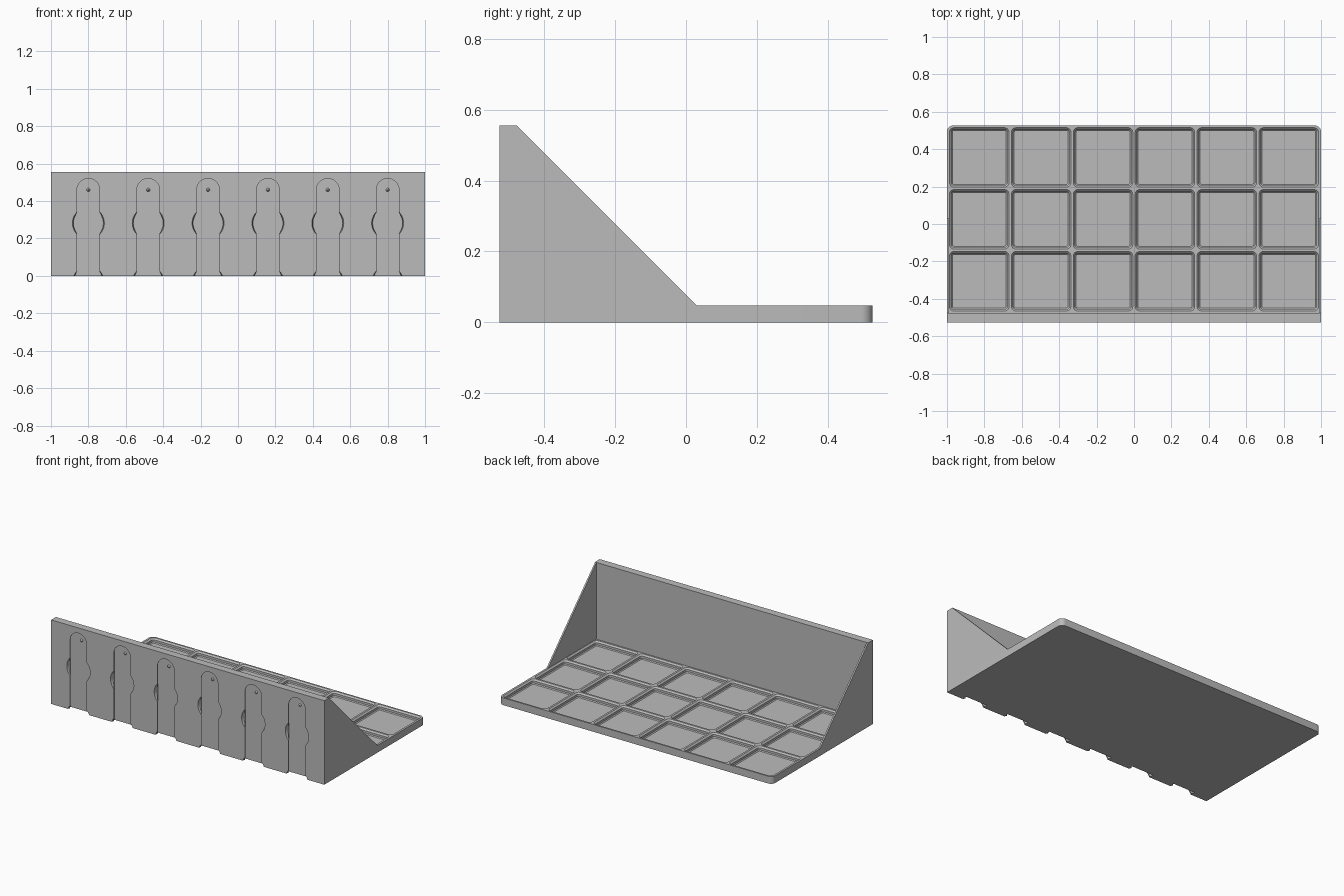
import bpy, bmesh
from math import sin, cos, pi, radians

cube = bpy.data.objects.get("Cube")
if cube:
    bpy.data.objects.remove(cube, do_unlink=True)

grey = bpy.data.materials.new("plain grey")
grey.use_nodes = True
grey.diffuse_color = (0.5, 0.5, 0.5, 1)
grey.node_tree.nodes["Principled BSDF"].inputs["Base Color"].default_value = (0.5, 0.5, 0.5, 1)

FRONT, WALL, BACK = -0.526, -0.476, 0.526   # y of wall front, wall rear, tray end
TOP, DECK = 0.556, 0.048                    # z of wall top, tray top
PITCH = 0.331
SLOT_X = [0.32 * (i - 2.5) for i in range(6)]
SLOT_Z = 0.46


def loft(bm, loops):
    """Closed solid skinned through equal-length loops of points."""
    rings = [[bm.verts.new(p) for p in loop] for loop in loops]
    n = len(rings[0])
    for a, b in zip(rings, rings[1:]):
        for i in range(n):
            j = (i + 1) % n
            bm.faces.new((a[i], a[j], b[j], b[i]))
    bm.faces.new(rings[0][::-1])
    bm.faces.new(rings[-1])


def finish(bm, name):
    bmesh.ops.recalc_face_normals(bm, faces=bm.faces)
    mesh = bpy.data.meshes.new(name)
    bm.to_mesh(mesh)
    bm.free()
    mesh.materials.append(grey)
    obj = bpy.data.objects.new(name, mesh)
    bpy.context.collection.objects.link(obj)
    return obj


def extrude_x(name, profile, x0, x1):
    bm = bmesh.new()
    loft(bm, [[(x, y, z) for y, z in profile] for x in (x0, x1)])
    return finish(bm, name)


def activate(obj):
    bpy.ops.object.select_all(action='DESELECT')
    obj.select_set(True)
    bpy.context.view_layer.objects.active = obj


def cut(obj, cutter):
    cutter.hide_render = True
    mod = obj.modifiers.new("cut", 'BOOLEAN')
    mod.operation, mod.solver, mod.object = 'DIFFERENCE', 'EXACT', cutter
    activate(obj)
    bpy.ops.object.modifier_apply(modifier=mod.name)
    bpy.data.objects.remove(cutter, do_unlink=True)


# Wall and tray in one L-shaped body
body = extrude_x("shelf_body", [(FRONT, 0), (BACK, 0), (BACK, DECK), (WALL, DECK),
                                (WALL, TOP), (FRONT, TOP)], -1, 1)
bm = bmesh.new()
bm.from_mesh(body.data)
corners = [e for e in bm.edges if all(v.co.y > BACK - 0.001 for v in e.verts)
           and abs(e.verts[0].co.z - e.verts[1].co.z) > 0.01]
bmesh.ops.bevel(bm, geom=corners, offset=0.032, segments=8, profile=0.5, affect='EDGES')
bm.to_mesh(body.data)
bm.free()


# Stepped square pockets in the tray
def rounded_square(cx, cy, z, half, r, steps=6):
    pts = []
    for q, (sx, sy) in enumerate(((1, 1), (-1, 1), (-1, -1), (1, -1))):
        for i in range(steps + 1):
            a = (q + i / steps) * pi / 2
            pts.append((cx + sx * (half - r) + r * cos(a),
                        cy + sy * (half - r) + r * sin(a), z))
    return pts


# half width, corner radius, height at each level
LEVELS = [(0.144, 0.009, 0.0188), (0.1495, 0.0145, 0.0243),
          (0.1495, 0.0145, 0.0385), (0.169, 0.034, 0.058)]
bm = bmesh.new()
for col in range(6):
    for row in range(3):
        cx, cy = PITCH * (col - 2.5), (WALL + BACK) / 2 + PITCH * (row - 1)
        # keep cutters apart above the deck
        top = (0.159, 0.024, DECK)
        cap = (0.1595, 0.0245, DECK + 0.01)
        loft(bm, [rounded_square(cx, cy, z, h, r) for h, r, z in LEVELS[:3] + [top, cap]])
cut(body, finish(bm, "pocket_cutter"))


# Undercut mounting slots in the wall front, open at the bottom
def slot_loop(cx, depth, r, steps=24):
    arch = [(cx + r * cos(pi * i / steps), FRONT + depth, SLOT_Z + r * sin(pi * i / steps))
            for i in range(steps + 1)]
    return arch + [(cx - r, FRONT + depth, -0.05), (cx + r, FRONT + depth, -0.05)]


def circle(cx, cz, depth, r, steps=48):
    return [(cx + r * cos(2 * pi * i / steps), FRONT + depth, cz + r * sin(2 * pi * i / steps))
            for i in range(steps)]


bm = bmesh.new()
for x in SLOT_X:
    loft(bm, [slot_loop(x, d, r) for d, r in
              ((-0.02, 0.0607), (0.0035, 0.0607), (0.0233, 0.0806), (0.033, 0.0806))])
cut(body, finish(bm, "slot_cutter"))

# Round entry openings along each slot
bm = bmesh.new()
for x in SLOT_X:
    for z in (0.282, -0.034):
        loft(bm, [circle(x, z, d, r) for d, r in
                  ((-0.01, 0.0893), (0.0137, 0.0802), (0.03, 0.0800))])
cut(body, finish(bm, "entry_cutter"))

# Small locating bumps on the slot floors
bm = bmesh.new()
for x in SLOT_X:
    loft(bm, [circle(x, SLOT_Z, d, r, 24) for d, r in
              ((0.036, 0.0100), (0.033, 0.0095), (0.0215, 0.0010))])
bumps = finish(bm, "locating_bumps")

# Triangular side braces
brace = [(WALL, DECK), (0.03, DECK), (WALL, TOP - 0.002)]
extrude_x("left_brace", brace, 0.99, 1)
extrude_x("right_brace", brace, -1, -0.99)

# Smooth the curved walls, keep hard edges
for obj in (body, bumps):
    activate(obj)
    bpy.ops.object.shade_smooth_by_angle(angle=radians(30))
